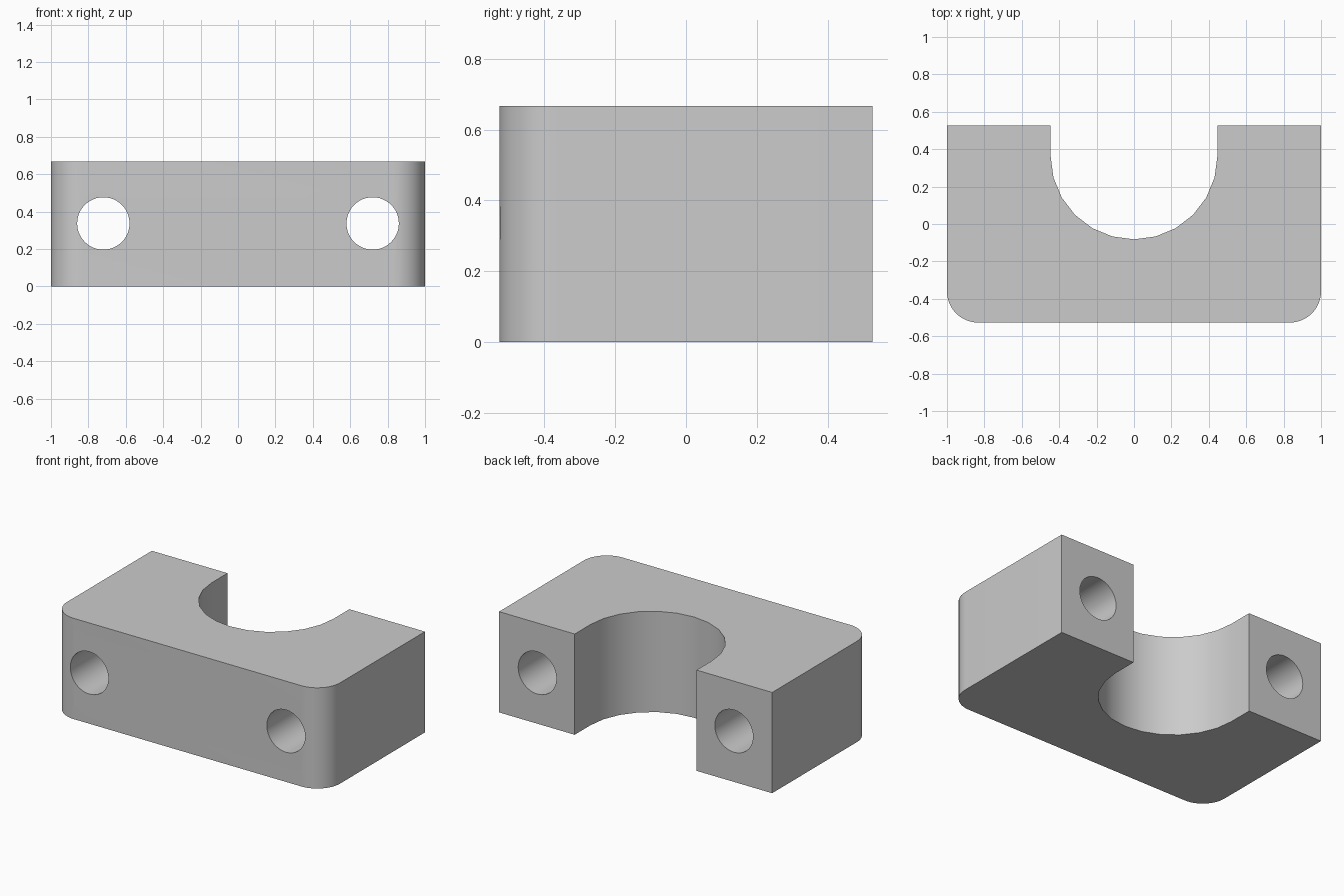
import bpy, bmesh, math
from mathutils import Matrix

cube = bpy.data.objects.get("Cube")
if cube:
    bpy.data.objects.remove(cube, do_unlink=True)

W, D, H = 1.0, 0.527, 0.667           # half width, half depth, height
CORNER = 0.167                        # front corner radius
RECESS, RECESS_Y = 0.446, 0.364       # saddle radius and centre
HOLE, HOLE_X = 0.14, 0.72             # bolt hole radius and offset

grey = bpy.data.materials.new("light_grey")
grey.use_nodes = True
colour = (0.6, 0.6, 0.6, 1)
grey.diffuse_color = colour
grey.node_tree.nodes["Principled BSDF"].inputs["Base Color"].default_value = colour


def arc(cx, cy, r, start, end, n):
    """Points on an arc, angles in degrees."""
    angles = [math.radians(start + (end - start) * i / n) for i in range(n + 1)]
    return [(cx + r * math.cos(a), cy + r * math.sin(a)) for a in angles]


def add_object(name, bm):
    bmesh.ops.recalc_face_normals(bm, faces=bm.faces)
    mesh = bpy.data.meshes.new(name)
    bm.to_mesh(mesh)
    bm.free()
    mesh.materials.append(grey)
    obj = bpy.data.objects.new(name, mesh)
    bpy.context.collection.objects.link(obj)
    return obj


# Clamp body: plan outline with rounded front corners and a U-shaped saddle
outline = [(-W, D)]
outline += arc(-W + CORNER, -D + CORNER, CORNER, 180, 270, 12)
outline += arc(W - CORNER, -D + CORNER, CORNER, 270, 360, 12)
outline += [(W, D), (RECESS, D)]
outline += arc(0, RECESS_Y, RECESS, 0, -180, 12)
outline += [(-RECESS, D)]

bm = bmesh.new()
base = bm.faces.new([bm.verts.new((x, y, 0)) for x, y in outline])
ext = bmesh.ops.extrude_face_region(bm, geom=[base], use_keep_orig=True)
top = [v for v in ext["geom"] if isinstance(v, bmesh.types.BMVert)]
bmesh.ops.translate(bm, verts=top, vec=(0, 0, H))
body = add_object("clamp_body", bm)

# Two bolt holes running front to back
bm = bmesh.new()
for side in (-1, 1):
    place = Matrix.Translation((side * HOLE_X, 0, H / 2 + 0.003)) @ Matrix.Rotation(math.pi / 2, 4, "X")
    bmesh.ops.create_cone(bm, cap_ends=True, segments=48, radius1=HOLE,
                          radius2=HOLE, depth=3 * D, matrix=place)
cutter = add_object("bolt_hole_cutter", bm)
cutter.hide_render = True

mod = body.modifiers.new("bolt_holes", "BOOLEAN")
mod.operation = "DIFFERENCE"
mod.solver = "EXACT"
mod.object = cutter

bpy.ops.object.select_all(action="DESELECT")
body.select_set(True)
bpy.context.view_layer.objects.active = body
bpy.ops.object.modifier_apply(modifier=mod.name)
bpy.data.objects.remove(cutter, do_unlink=True)

# Smooth curved walls, crisp edges
bpy.ops.object.shade_smooth_by_angle(angle=math.radians(30))
